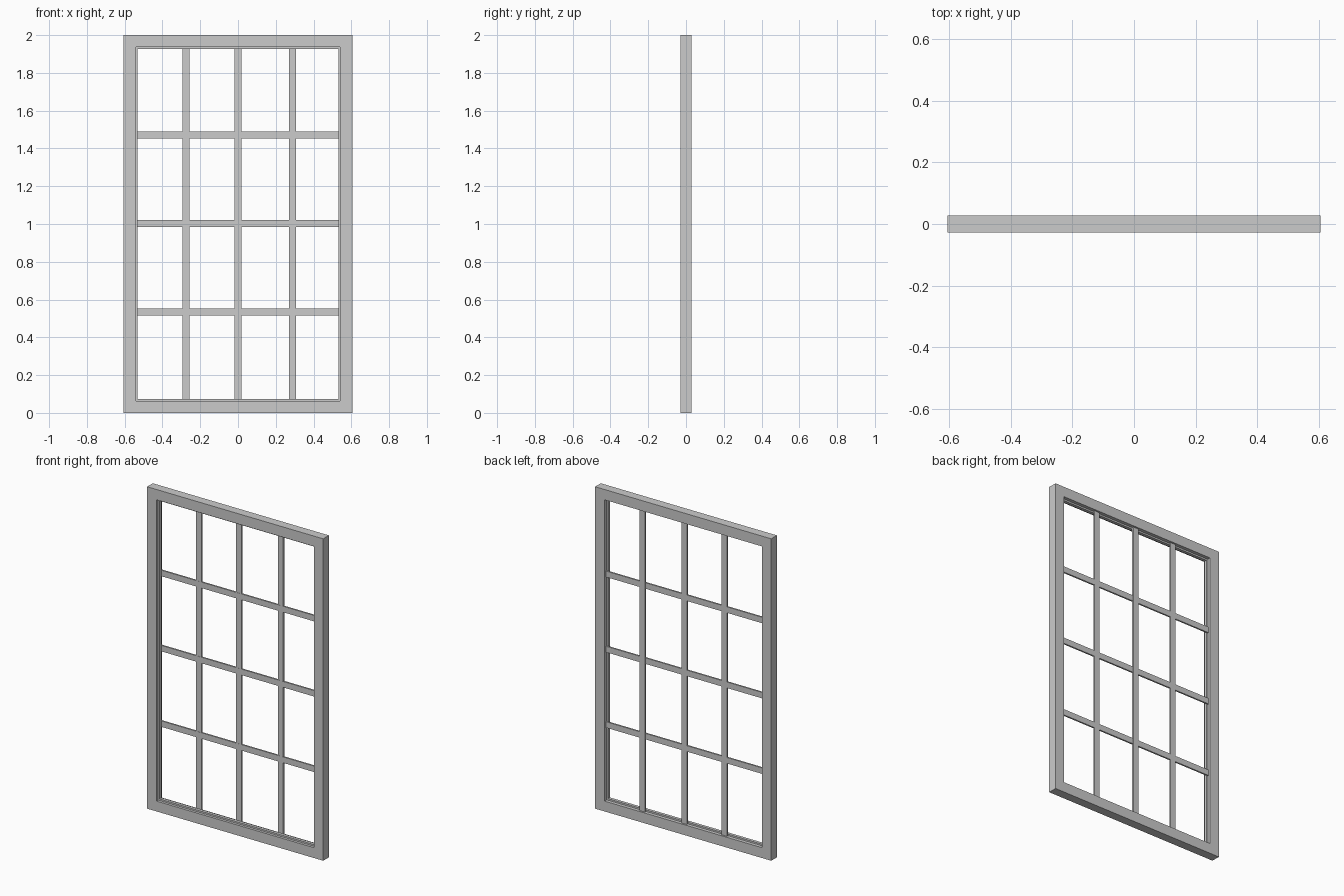
import bpy, bmesh

if "Cube" in bpy.data.objects:
    bpy.data.objects.remove(bpy.data.objects["Cube"])

W, H = 0.605, 2.0          # half width, full height
REBATE, LIP = 0.064, 0.074 # inset of the opening and of the glazing lip


def make_object(name, bm):
    bmesh.ops.recalc_face_normals(bm, faces=bm.faces)
    mesh = bpy.data.meshes.new(name)
    bm.to_mesh(mesh)
    bm.free()
    obj = bpy.data.objects.new(name, mesh)
    bpy.context.collection.objects.link(obj)
    return obj


def mitred_frame(name, profile):
    """Sweep a closed (inset, y) profile around the rectangle with mitred corners."""
    bm = bmesh.new()
    rings = []
    for sx, top in ((-1, 0), (1, 0), (1, 1), (-1, 1)):
        rings.append([bm.verts.new((sx * (W - d), y, H - d if top else d))
                      for d, y in profile])
    n = len(profile)
    for i in range(4):
        a, b = rings[i], rings[(i + 1) % 4]
        for j in range(n):
            k = (j + 1) % n
            bm.faces.new((a[j], a[k], b[k], b[j]))
    return make_object(name, bm)


def box(name, x0, x1, y0, y1, z0, z1):
    bm = bmesh.new()
    bmesh.ops.create_cube(bm, size=1)
    for v in bm.verts:
        v.co = (x1 if v.co.x > 0 else x0,
                y1 if v.co.y > 0 else y0,
                z1 if v.co.z > 0 else z0)
    return make_object(name, bm)


# Outer frame with a stepped lip inside the opening
mitred_frame("window_frame", [
    (0, -0.028), (REBATE, -0.028), (REBATE, -0.012), (LIP, -0.012),
    (LIP, 0.007), (REBATE, 0.007), (REBATE, 0.028), (0, 0.028)])

# Glazing bars sit against the back of the lip
B = 0.0185
for i, x in enumerate((-0.275, 0.001, 0.288)):
    box(f"vertical_bar_{i + 1}", x - B, x + B, 0.006, 0.017, REBATE, H - REBATE)
for i, z in enumerate((0.534, 1.003, 1.470)):
    box(f"horizontal_bar_{i + 1}", REBATE - W, W - REBATE, 0.005, 0.015, z - B, z + B)
